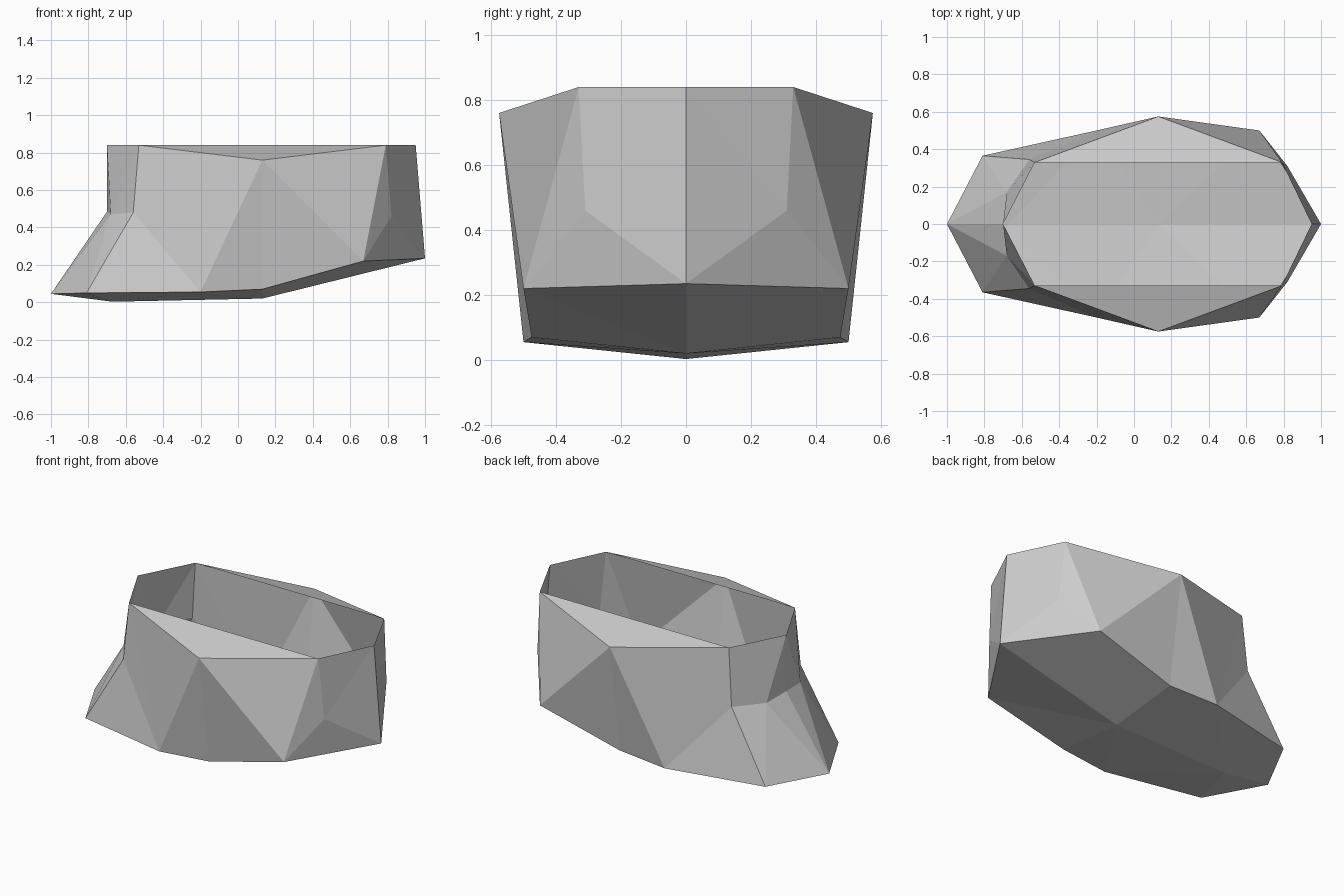
import bpy
import bmesh

cube = bpy.data.objects.get("Cube")
if cube:
    bpy.data.objects.remove(cube, do_unlink=True)

# Single light grey material
grey = bpy.data.materials.new("light_grey")
grey.use_nodes = True
colour = (0.6, 0.6, 0.6, 1)
grey.diffuse_color = colour
grey.node_tree.nodes["Principled BSDF"].inputs["Base Color"].default_value = colour

bm = bmesh.new()


def point(x, y, z):
    return bm.verts.new((x, y, z))


def fan(hub, *ring):
    """Triangles from a hub to each neighbouring pair on its ring."""
    for a, b in zip(ring, ring[1:]):
        bm.faces.new((hub, a, b))


# Centre line
toe = point(-1, 0, 0.045)
neck = point(-0.70, 0, 0.485)
rim_front = point(-0.70, 0, 0.84)
rim_end = point(0.95, 0, 0.84)
heel = point(1, 0, 0.235)
keel_a = point(-0.67, 0, 0.003)
keel_b = point(0.13, 0, 0.02)

# Bottom edge
toe_side = point(-0.81, 0.365, 0.05)
sole_a = point(-0.2, 0.5, 0.055)
sole_b = point(0.13, 0.475, 0.07)
heel_side = point(0.67, 0.5, 0.22)

# Wall and rim
neck_mid = point(-0.68, 0.17, 0.47)
neck_side = point(-0.56, 0.345, 0.48)
rim_a = point(-0.53, 0.33, 0.84)
rim_b = point(0.79, 0.33, 0.84)
bulge = point(0.13, 0.575, 0.76)
heel_dent = point(0.82, 0.31, 0.46)

# Side wall, with the top left open
fan(bulge, rim_a, rim_b, heel_side, sole_b, sole_a, rim_a)
fan(neck_side, rim_a, sole_a, toe_side)

# Heel and toe ends
fan(heel_dent, heel_side, rim_b, rim_end, heel, heel_side)
fan(neck_mid, rim_front, rim_a, neck_side, toe_side, toe, neck, rim_front)

# Underside
fan(keel_a, toe, toe_side, sole_a, keel_b)
fan(keel_b, sole_a, sole_b, heel_side, heel)

mesh = bpy.data.meshes.new("open_shell")
bm.to_mesh(mesh)
bm.free()
mesh.materials.append(grey)
shell = bpy.data.objects.new("open_shell", mesh)
bpy.context.collection.objects.link(shell)

# Mirror the half shell across the centre line
mirror = shell.modifiers.new("mirror", "MIRROR")
mirror.use_axis = (False, True, False)
